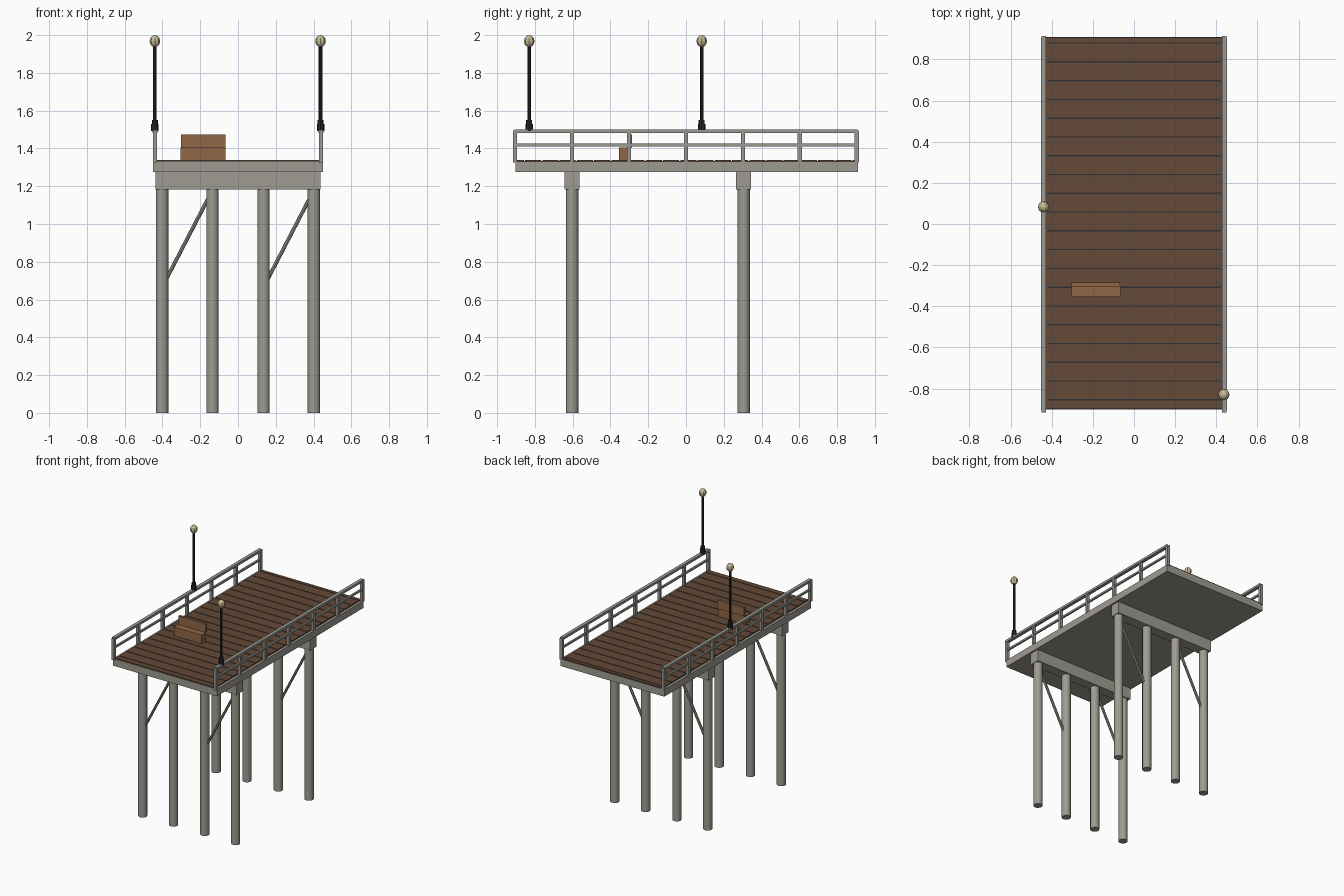
import bpy
import math
from mathutils import Vector

if "Cube" in bpy.data.objects:
    bpy.data.objects.remove(bpy.data.objects["Cube"])


def material(name, rgb):
    m = bpy.data.materials.new(name)
    m.diffuse_color = (*rgb, 1)
    m.use_nodes = True
    m.node_tree.nodes["Principled BSDF"].inputs["Base Color"].default_value = m.diffuse_color
    return m


CONCRETE = material("weathered_concrete", (0.34, 0.33, 0.285))
STEEL = material("galvanised_steel", (0.32, 0.325, 0.295))
PLANK = material("dark_plank", (0.125, 0.067, 0.038))
GAP = material("plank_gap", (0.03, 0.03, 0.033))
BENCH = material("bench_wood", (0.28, 0.135, 0.063))
IRON = material("black_iron", (0.02, 0.021, 0.022))
GLASS = material("cream_glass", (0.6, 0.52, 0.31))


def finish(name, mat, smooth=False):
    ob = bpy.context.object
    ob.name = name
    ob.data.materials.append(mat)
    if smooth:
        bpy.ops.object.shade_smooth_by_angle(angle=math.radians(40))
    return ob


def box(name, mat, x0, x1, y0, y1, z0, z1):
    bpy.ops.mesh.primitive_cube_add(size=1, location=((x0 + x1) / 2, (y0 + y1) / 2, (z0 + z1) / 2))
    bpy.context.object.scale = (x1 - x0, y1 - y0, z1 - z0)
    bpy.ops.object.transform_apply(location=False, rotation=False)
    return finish(name, mat)


def rod(name, mat, a, b, r, sides=12, smooth=True):
    a, b = Vector(a), Vector(b)
    d = b - a
    bpy.ops.mesh.primitive_cylinder_add(vertices=sides, radius=r, depth=d.length, location=(a + b) / 2)
    bpy.context.object.rotation_euler = d.to_track_quat('Z', 'Y').to_euler()
    return finish(name, mat, smooth)


# Deck slab
box("deck_slab", CONCRETE, -0.45, 0.45, -0.903, 0.91, 1.275, 1.33)

# Planks with dark gaps between them
box("plank_gaps", GAP, -0.425, 0.425, -0.9, 0.908, 1.329, 1.333)
STEP = 0.0913
edges = [-0.9] + [-0.855 + i * STEP for i in range(20)] + [0.908]
for i, (a, b) in enumerate(zip(edges, edges[1:])):
    box(f"plank_{i}", PLANK, -0.43, 0.43,
        a + (0.003 if i else 0), b - (0.003 if i < 20 else 0), 1.33, 1.338)

# Two pile rows, each with a cap beam, four piles and two braces
for row, y in (("front", -0.603), ("back", 0.305)):
    box(f"{row}_cap_beam", CONCRETE, -0.437, 0.437, y - 0.04, y + 0.04, 1.183, 1.276)
    for i, x in enumerate((-0.402, -0.135, 0.135, 0.402)):
        rod(f"{row}_pile_{i}", CONCRETE, (x, y, 0), (x, y, 1.19), 0.033, 16)
    for i, x in enumerate((-0.402, 0.135)):
        rod(f"{row}_brace_{i}", STEEL, (x, y, 0.665), (x + 0.267, y, 1.18), 0.01, 8)

# Railings along both sides
for side, s in (("left", -1), ("right", 1)):
    x = s * 0.44
    for i in range(7):
        y = -0.905 + i * 0.3015
        box(f"{side}_rail_post_{i}", STEEL, x - 0.011, x + 0.011, y - 0.011, y + 0.011, 1.325, 1.495)
    box(f"{side}_top_rail", STEEL, x - 0.013, x + 0.013, -0.908, 0.908, 1.482, 1.5)
    box(f"{side}_mid_rail", STEEL, x - 0.007, x + 0.007, -0.908, 0.908, 1.411, 1.425)

# Lamp posts standing on the railings
for name, x, y in (("left", -0.44, 0.083), ("right", 0.437, -0.83)):
    rod(f"{name}_lamp_base", IRON, (x, y, 1.492), (x, y, 1.53), 0.02, 8, False)
    rod(f"{name}_lamp_collar", IRON, (x, y, 1.53), (x, y, 1.551), 0.016, 8, False)
    rod(f"{name}_lamp_pole", IRON, (x, y, 1.55), (x, y, 1.945), 0.0095, 8)
    bpy.ops.mesh.primitive_uv_sphere_add(segments=8, ring_count=6, radius=0.028, location=(x, y, 1.968))
    bpy.context.object.scale = (1, 1, 1.14)
    finish(f"{name}_lamp_globe", GLASS)

# Bench: solid seat with a thin backrest behind it
box("bench_seat", BENCH, -0.305, -0.065, -0.355, -0.3, 1.335, 1.406)
box("bench_backrest", BENCH, -0.303, -0.067, -0.304, -0.285, 1.406, 1.474)
